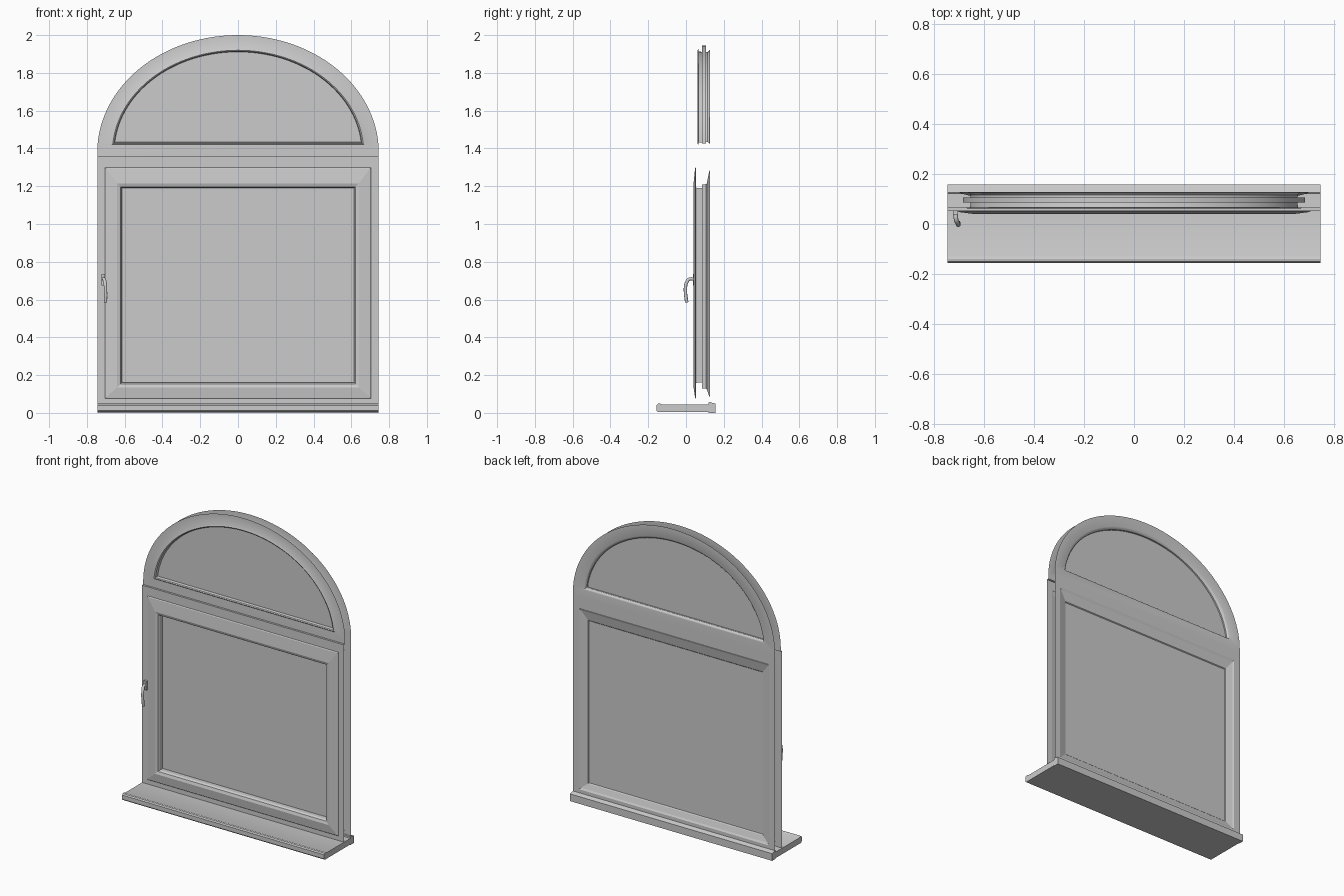
import bpy, math

if "Cube" in bpy.data.objects:
    bpy.data.objects.remove(bpy.data.objects["Cube"])

def make(name, verts, faces, smooth=None):
    me = bpy.data.meshes.new(name)
    me.from_pydata(verts, [], faces)
    me.validate()
    ob = bpy.data.objects.new(name, me)
    bpy.context.collection.objects.link(ob)
    bpy.ops.object.select_all(action='DESELECT')
    ob.select_set(True)
    bpy.context.view_layer.objects.active = ob
    bpy.ops.object.mode_set(mode='EDIT')
    bpy.ops.mesh.select_all(action='SELECT')
    bpy.ops.mesh.remove_doubles(threshold=1e-5)
    bpy.ops.object.mode_set(mode='OBJECT')
    if smooth:
        bpy.ops.object.shade_smooth_by_angle(angle=math.radians(smooth))
    return ob

def rect(hx, z0, z1):
    return [(-hx, z0), (hx, z0), (hx, z1), (-hx, z1)]

def arch(a, b, zb, n=56):
    """Flat-bottomed half ellipse, anticlockwise seen from the front."""
    t0 = math.asin(max(0, zb - 1.38) / b)
    arc = []
    for i in range(n + 1):
        t = t0 + (math.pi - 2 * t0) * i / n
        arc.append((a * math.cos(t), 1.38 + b * math.sin(t)))
    x = arc[0][0]
    return [(x, zb)] + arc + [(-x, zb)]

def loft(name, rings, back=False, caps=False, smooth=None):
    """Bridge a list of (loop, y) rings into a strip surface."""
    n = len(rings[0][0])
    verts = [(x, y, z) for loop, y in rings for x, z in loop]
    faces = []
    for r in range(len(rings) - 1):
        for i in range(n):
            j = (i + 1) % n
            f = [r * n + i, r * n + j, (r + 1) * n + j, (r + 1) * n + i]
            faces.append(f[::-1] if back else f)
    if caps:
        faces.append(list(range(n)))
        faces.append(list(range(len(verts) - n, len(verts)))[::-1])
    return make(name, verts, faces, smooth)

def extrude_x(name, profile, x0, x1, smooth=None):
    """Closed (y, z) profile, anticlockwise, pulled along x."""
    n = len(profile)
    verts = [(x, y, z) for x in (x0, x1) for y, z in profile]
    faces = [[i, n + i, n + (i + 1) % n, (i + 1) % n][::-1] for i in range(n)]
    faces = [f[::-1] for f in faces]
    faces = [[i, (i + 1) % n, n + (i + 1) % n, n + i][::-1] for i in range(n)]
    faces += [list(range(n))[::-1], list(range(n, 2 * n))]
    return make(name, verts, faces, smooth)

# Window board with rounded nose, and the rear sill strip
extrude_x("window_board", [(-.148, .004), (.12, .004), (.12, .044), (-.125, .044),
                           (-.14, .05), (-.15, .048), (-.156, .04), (-.156, .012)], -.745, .745, 30)
extrude_x("rear_sill", [(.12, 0), (.157, 0), (.157, .048), (.125, .058), (.12, .055)], -.745, .745)

# Lower frame and sash, room side (outer edges are open, as built into a wall)
loft("lower_frame_front", [(rect(.745, .045, 1.36), .052), (rect(.705, .08, 1.295), .052)])
loft("sash_front", [(rect(.705, .075, 1.30), .052), (rect(.70, .08, 1.295), .048),
                    (rect(.64, .135, 1.215), .040), (rect(.622, .153, 1.197), .046),
                    (rect(.615, .16, 1.19), .058), (rect(.615, .16, 1.19), .086)])

# Lower frame, outer side
loft("lower_frame_back", [(rect(.745, .045, 1.36), .128), (rect(.70, .08, 1.29), .128),
                          (rect(.69, .09, 1.275), .122), (rect(.645, .125, 1.215), .110),
                          (rect(.64, .13, 1.21), .104)], back=True)

# Lower pane
loft("lower_pane", [(rect(.65, .13, 1.21), .085), (rect(.65, .13, 1.21), .105)], back=True, caps=True)

# Small ledge between transom and arched light
make("transom_ledge", [(-.745, .052, 1.36), (.745, .052, 1.36), (.745, .065, 1.36), (-.745, .065, 1.36)],
     [(0, 1, 2, 3)])

# Arched frame, both sides
loft("arch_frame_front", [(arch(.745, .62, 1.36), .065), (arch(.672, .547, 1.42), .065),
                          (arch(.665, .540, 1.425), .061), (arch(.658, .534, 1.43), .066),
                          (arch(.655, .531, 1.433), .086)], smooth=30)
loft("arch_frame_back", [(arch(.745, .62, 1.36), .128), (arch(.672, .547, 1.42), .128),
                         (arch(.662, .538, 1.427), .124), (arch(.655, .531, 1.433), .115),
                         (arch(.655, .531, 1.433), .104)], back=True, smooth=30)

# Arched pane
loft("arch_pane", [(arch(.685, .565, 1.425), .085), (arch(.685, .565, 1.425), .105)],
     back=True, caps=True, smooth=30)

# Handle: back plate and swept lever
extrude_x("handle_plate", [(.036, .675), (.052, .675), (.052, .735), (.036, .735)], -.722, -.703)
cu = bpy.data.curves.new("handle_lever", 'CURVE')
cu.dimensions = '3D'
cu.bevel_depth = .009
cu.bevel_resolution = 3
cu.use_fill_caps = True
cu.resolution_u = 6
path = [(-.712, .045, .708), (-.710, .018, .708), (-.704, .003, .69), (-.701, -.003, .645),
        (-.701, .004, .585)]
sp = cu.splines.new('BEZIER')
sp.bezier_points.add(len(path) - 1)
for p, co in zip(sp.bezier_points, path):
    p.co = co
    p.handle_left_type = p.handle_right_type = 'AUTO'
lever = bpy.data.objects.new("handle_lever", cu)
bpy.context.collection.objects.link(lever)
bpy.ops.object.select_all(action='DESELECT')
lever.select_set(True)
bpy.context.view_layer.objects.active = lever
bpy.ops.object.convert(target='MESH')
bpy.ops.object.shade_smooth_by_angle(angle=math.radians(40))
